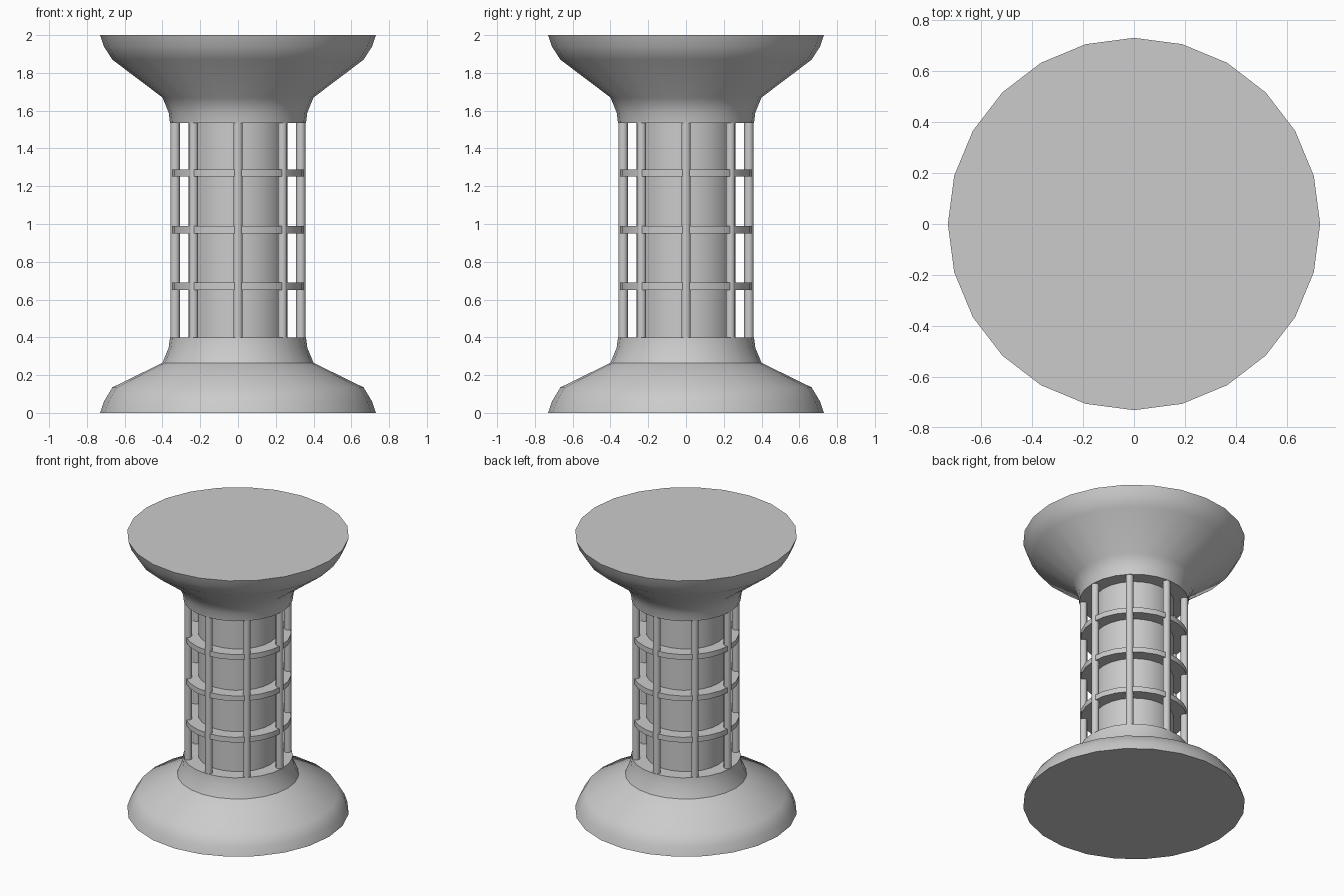
import bpy, math

if "Cube" in bpy.data.objects:
    bpy.data.objects.remove(bpy.data.objects["Cube"])

grey = bpy.data.materials.new("plain grey")
grey.diffuse_color = (0.6, 0.6, 0.6, 1)
grey.use_nodes = True
grey.node_tree.nodes["Principled BSDF"].inputs["Base Color"].default_value = grey.diffuse_color


def finish(ob, angle=35):
    ob.data.materials.append(grey)
    bpy.ops.object.select_all(action='DESELECT')
    ob.select_set(True)
    bpy.context.view_layer.objects.active = ob
    bpy.ops.object.shade_smooth_by_angle(angle=math.radians(angle))


def lathe(name, profile, sides=24, closed=False):
    """Spin an (r, z) profile about z; open profiles get flat end caps."""
    n = len(profile)
    verts = [(r * math.cos(2 * math.pi * i / sides), r * math.sin(2 * math.pi * i / sides), z)
             for i in range(sides) for r, z in profile]
    faces = []
    for i in range(sides):
        j = (i + 1) % sides
        for k in range(n if closed else n - 1):
            m = (k + 1) % n
            faces.append((i * n + k, j * n + k, j * n + m, i * n + m))
    if not closed:
        faces.append([i * n for i in reversed(range(sides))])
        faces.append([i * n + n - 1 for i in range(sides)])
    me = bpy.data.meshes.new(name)
    me.from_pydata(verts, [], faces)
    ob = bpy.data.objects.new(name, me)
    bpy.context.collection.objects.link(ob)
    finish(ob)


# Flared foot and head
lathe("base", [(0.73, 0), (0.71, 0.06), (0.665, 0.135), (0.40, 0.265), (0.367, 0.345), (0.36, 0.40)])
lathe("capital", [(0.36, 1.535), (0.367, 1.59), (0.40, 1.67), (0.665, 1.87), (0.71, 1.94), (0.73, 2.0)])

# Inner column
lathe("core", [(0.262, 0.38), (0.262, 1.55)])

# Horizontal rings around the core
for i, z in enumerate((0.67, 0.97, 1.27)):
    lathe(f"ring_{i + 1}", [(0.25, z - 0.019), (0.35, z - 0.019), (0.35, z + 0.019), (0.25, z + 0.019)],
          closed=True)

# Eight upright bars
for i in range(8):
    a = i * math.pi / 4
    bpy.ops.mesh.primitive_cylinder_add(vertices=12, radius=0.025, depth=1.165,
                                        location=(0.333 * math.cos(a), 0.333 * math.sin(a), 0.9675))
    bar = bpy.context.object
    bar.name = f"bar_{i + 1}"
    finish(bar)
